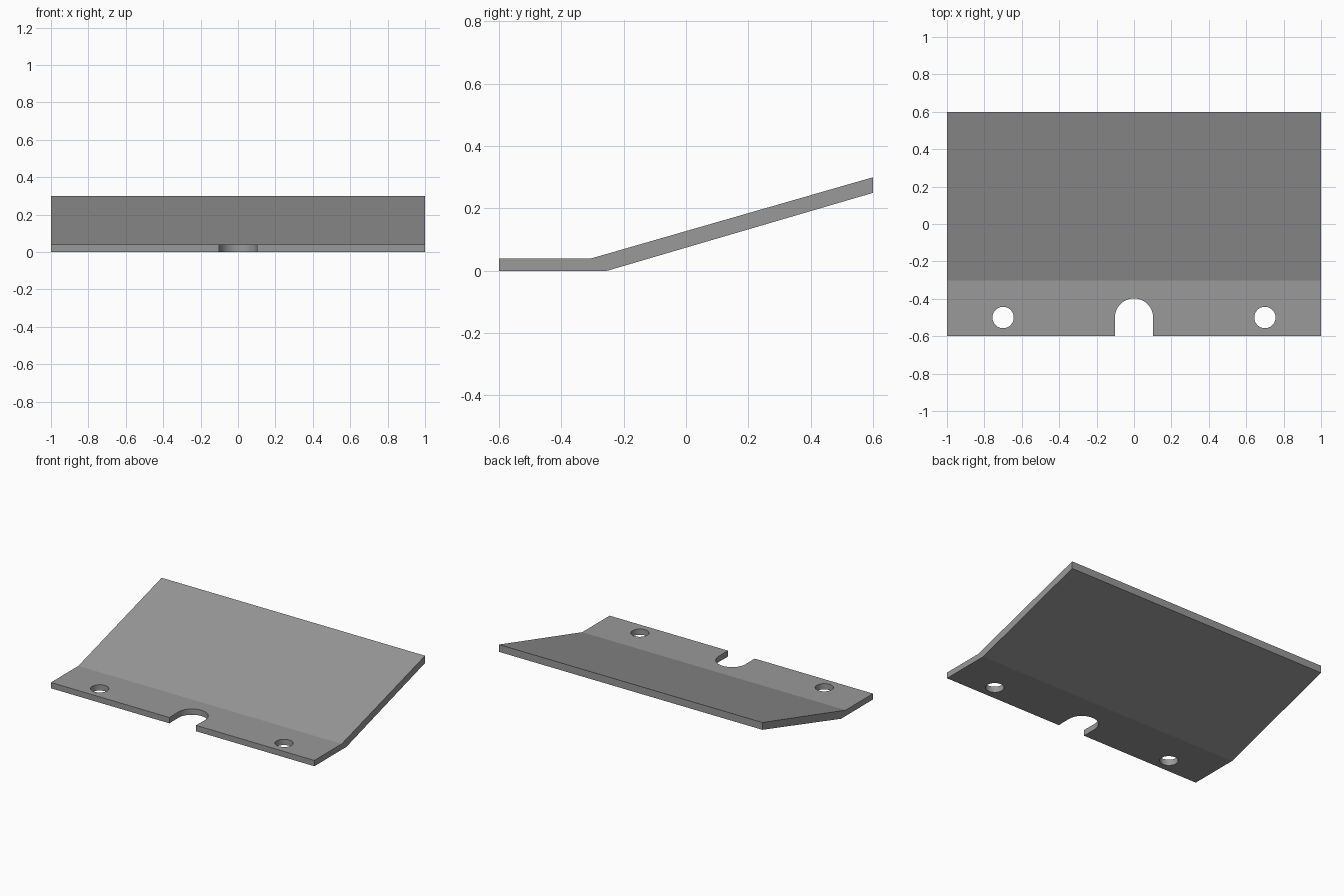
import bpy, bmesh, math

if "Cube" in bpy.data.objects:
    bpy.data.objects.remove(bpy.data.objects["Cube"])

grey = bpy.data.materials.new("steel grey")
grey.diffuse_color = (0.32, 0.32, 0.32, 1)
grey.use_nodes = True
grey.node_tree.nodes["Principled BSDF"].inputs["Base Color"].default_value = grey.diffuse_color


def prism(name, outline, direction):
    """Extrude a closed outline of 3D points along a direction."""
    bm = bmesh.new()
    face = bm.faces.new([bm.verts.new(p) for p in outline])
    ext = bmesh.ops.extrude_face_region(bm, geom=[face])["geom"]
    bmesh.ops.translate(bm, vec=direction,
                        verts=[v for v in ext if isinstance(v, bmesh.types.BMVert)])
    bmesh.ops.recalc_face_normals(bm, faces=bm.faces)
    mesh = bpy.data.meshes.new(name)
    bm.to_mesh(mesh)
    bm.free()
    mesh.materials.append(grey)
    obj = bpy.data.objects.new(name, mesh)
    bpy.context.collection.objects.link(obj)
    return obj


def arc(cx, cy, r, start, end, steps):
    return [(cx + r * math.cos(start + (end - start) * i / steps),
             cy + r * math.sin(start + (end - start) * i / steps), -0.1)
            for i in range(steps + 1)]


# Bent plate: flat mounting flange and sloped blade
profile = [(-0.6, 0), (-0.253, 0), (0.6, 0.25), (0.6, 0.3), (-0.303, 0.04), (-0.6, 0.04)]
plate = prism("bent_plate", [(-1, y, z) for y, z in profile], (2, 0, 0))

# Cutters: two bolt holes and the round-ended slot in the front edge
up = (0, 0, 0.2)
cutters = [prism("bolt_hole_cutter", arc(s * 0.7, -0.5, 0.057, 0, 2 * math.pi, 48)[:-1], up)
           for s in (-1, 1)]
slot = [(-0.1, -0.7, -0.1), (0.1, -0.7, -0.1)] + arc(0, -0.5, 0.102, 0, math.pi, 32)
cutters.append(prism("slot_cutter", slot, up))

bpy.context.view_layer.objects.active = plate
plate.select_set(True)
for cutter in cutters:
    cutter.hide_render = True
    mod = plate.modifiers.new("cut", "BOOLEAN")
    mod.operation = "DIFFERENCE"
    mod.solver = "EXACT"
    mod.object = cutter
    bpy.ops.object.modifier_apply(modifier=mod.name)
    bpy.data.objects.remove(cutter)

# Smooth hole walls, sharp plate edges
bpy.ops.object.shade_smooth_by_angle(angle=math.radians(14))
